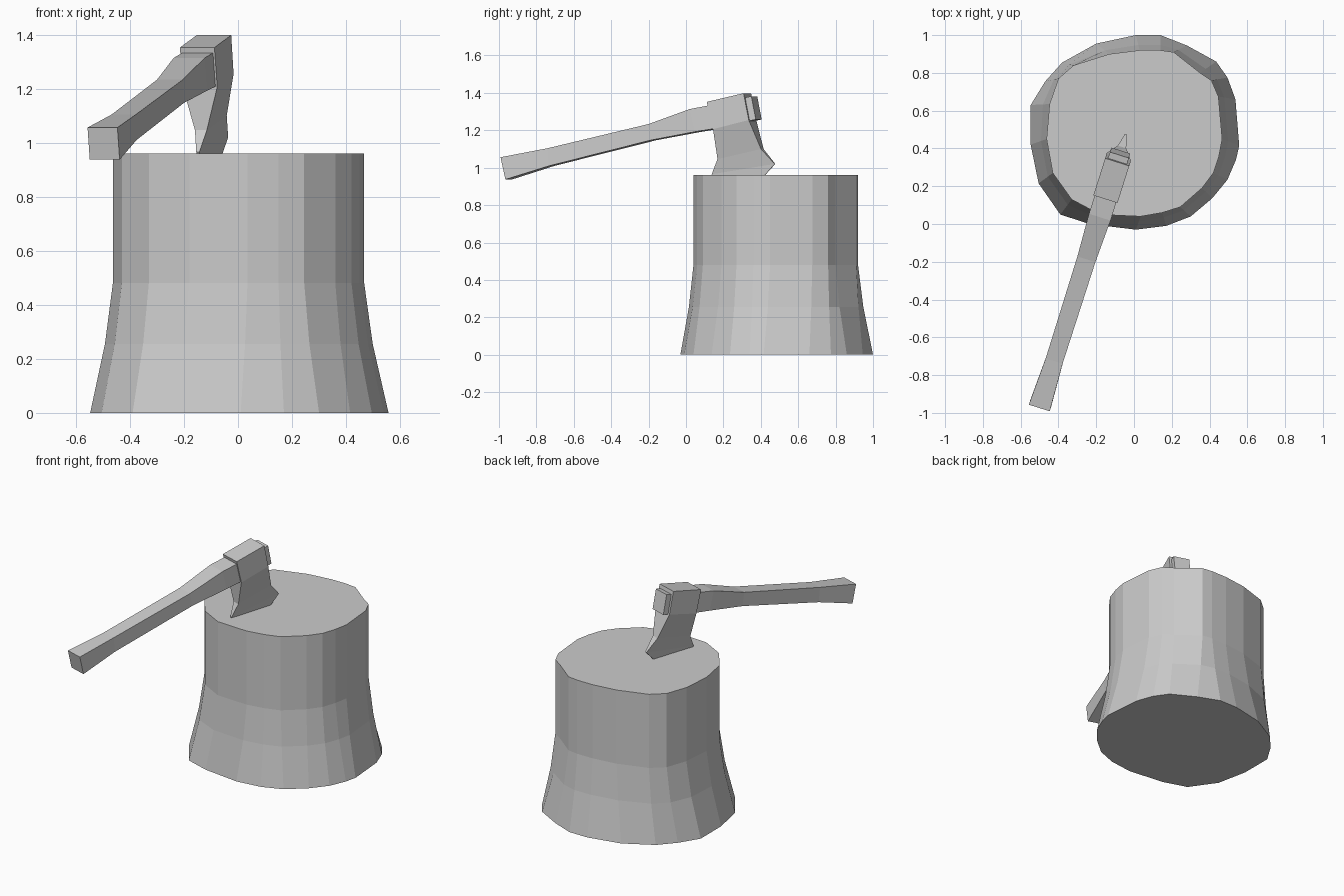
import bpy
from mathutils import Vector


def loft(name, rings):
    """Skin equal-length rings of points and cap both ends."""
    n = len(rings[0])
    verts = [p for ring in rings for p in ring]
    faces = [(r * n + i, r * n + (i + 1) % n, (r + 1) * n + (i + 1) % n, (r + 1) * n + i)
             for r in range(len(rings) - 1) for i in range(n)]
    faces += [tuple(reversed(range(n))), tuple(range(len(verts) - n, len(verts)))]
    mesh = bpy.data.meshes.new(name)
    mesh.from_pydata(verts, [], faces)
    obj = bpy.data.objects.new(name, mesh)
    bpy.context.collection.objects.link(obj)
    # consistent outward normals
    import bmesh
    bm = bmesh.new()
    bm.from_mesh(mesh)
    bmesh.ops.recalc_face_normals(bm, faces=bm.faces)
    bm.to_mesh(mesh)
    bm.free()
    return obj


# Stump: irregular base outline blended into the narrower cut top
base = [(.14, 1.0), (.01, 1.0), (-.20, .955), (-.38, .855), (-.47, .755), (-.547, .63),
        (-.547, .42), (-.505, .215), (-.39, .05), (-.235, 0), (.01, -.03), (.17, -.01),
        (.30, .04), (.415, .137), (.495, .235), (.54, .34), (.557, .415), (.537, .66),
        (.495, .775), (.435, .86), (.28, .945)]
top = [(.14, .92), (.03, .92), (-.13, .90), (-.32, .84), (-.40, .77), (-.447, .635),
       (-.463, .45), (-.43, .27), (-.33, .13), (-.18, .05), (.035, .04), (.15, .06),
       (.245, .09), (.36, .19), (.42, .27), (.45, .36), (.467, .45), (.447, .675),
       (.41, .76), (.35, .80), (.21, .91)]
rings = []
for z, f in [(0, 1), (.255, .35), (.48, 0), (.96, 0)]:
    rings.append([(tx + (bx - tx) * f, ty + (by - ty) * f, z)
                  for (bx, by), (tx, ty) in zip(base, top)])
loft("stump", rings)

# Axe plane: s runs along the handle, t sideways
origin = Vector((-.5015, -.974, 0))
along = Vector((.302, .953, 0))
side = Vector((.953, -.302, 0))


def axe_part(name, rows):
    """Each row: s, z of one edge, s, z of the other edge, half width."""
    def pt(s, z, t):
        return origin + along * s + side * t + Vector((0, 0, z))
    return loft(name, [[pt(s1, z1, -w), pt(s1, z1, w), pt(s2, z2, w), pt(s2, z2, -w)]
                       for s1, z1, s2, z2, w in rows])


# Handle, running through the head to a short stub
axe_part("axe_handle", [
    (0, 1.056, .027, .937, .058),
    (.26, 1.104, .27, 1.01, .047),
    (.826, 1.233, .84, 1.147, .05),
    (1.06, 1.313, 1.09, 1.192, .06),
    (1.18, 1.335, 1.195, 1.208, .06),
    (1.405, 1.382, 1.43, 1.258, .052),
])

# Head: square poll thinning to a flared cutting edge sunk in the wood
axe_part("axe_head", [
    (1.16, 1.352, 1.366, 1.398, .067),
    (1.195, 1.206, 1.395, 1.255, .067),
    (1.206, 1.046, 1.45, 1.10, .023),
    (1.168, .965, 1.521, 1.02, .006),
    (1.19, .93, 1.46, .955, .002),
])
